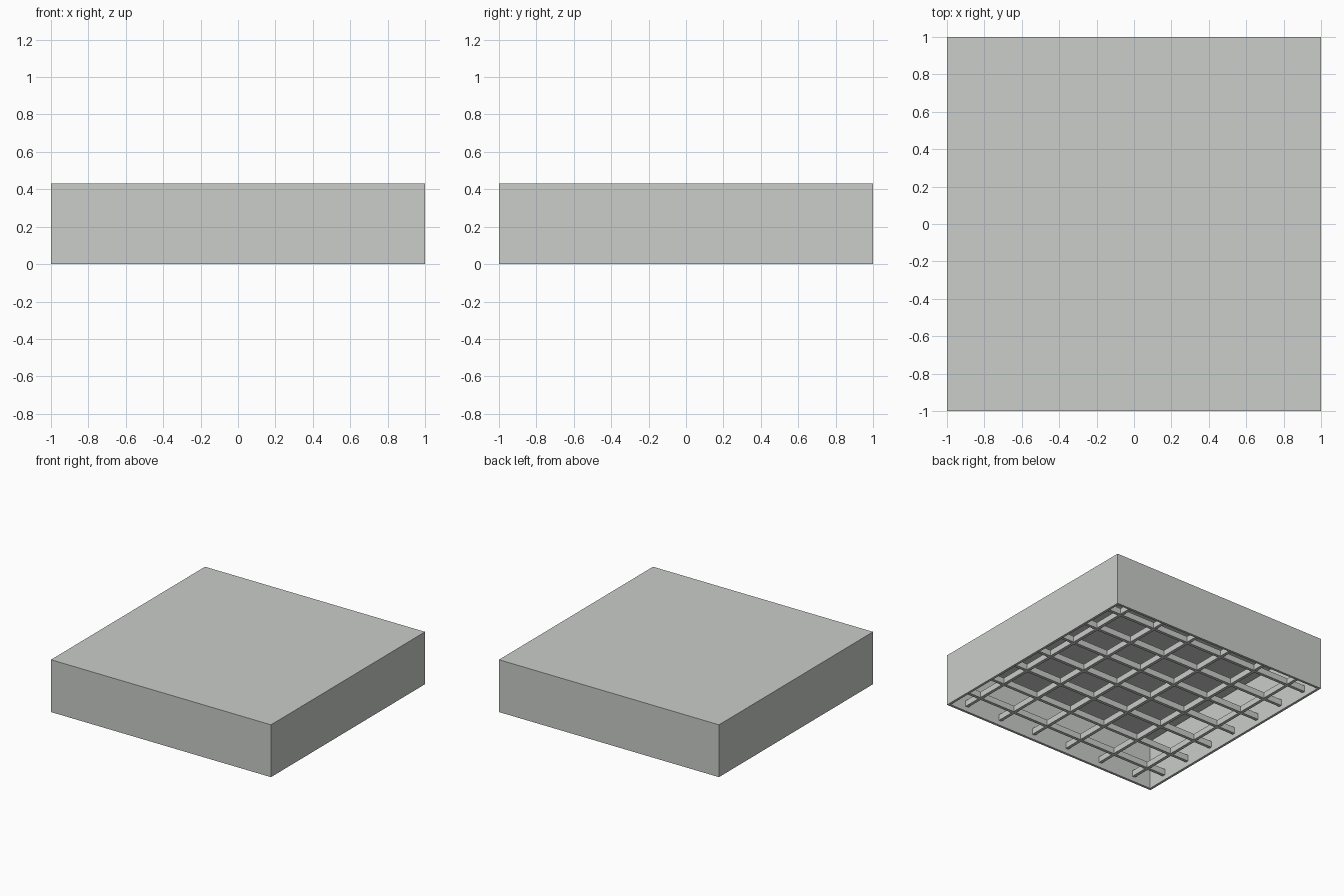
import bpy

if "Cube" in bpy.data.objects:
    bpy.data.objects.remove(bpy.data.objects["Cube"])

H = 0.43      # overall height
T = 0.02      # shell thickness

metal = bpy.data.materials.new("light_grey")
metal.diffuse_color = (0.59, 0.61, 0.59, 1)
metal.use_nodes = True
metal.node_tree.nodes["Principled BSDF"].inputs["Base Color"].default_value = metal.diffuse_color


def box(name, x0, x1, y0, y1, z0, z1):
    bpy.ops.mesh.primitive_cube_add(
        size=1, location=((x0 + x1) / 2, (y0 + y1) / 2, (z0 + z1) / 2))
    ob = bpy.context.object
    ob.name = name
    ob.scale = (x1 - x0, y1 - y0, z1 - z0)
    bpy.ops.object.transform_apply(location=False, rotation=False, scale=True)
    ob.data.materials.append(metal)
    return ob


# Housing: a box open at the bottom, with an even wall thickness
housing = box("housing", -1, 1, -1, 1, 0, H)
bottom = [p.index for p in housing.data.polygons if p.normal.z < -0.5]
import bmesh
bm = bmesh.new()
bm.from_mesh(housing.data)
bm.faces.ensure_lookup_table()
bmesh.ops.delete(bm, geom=[bm.faces[i] for i in bottom], context='FACES')
bm.to_mesh(housing.data)
bm.free()
shell = housing.modifiers.new("shell", 'SOLIDIFY')
shell.thickness = T
shell.offset = -1
shell.use_even_offset = True

# Louvre grid across the opening, running wall to wall
E = 1 - T          # inner wall face
W = 0.0125         # half width of a bar
Z0, Z1 = 0.04, 0.09
for i in range(7):
    y = -0.82 + 1.64 * i / 6
    box("cross_bar", -E, E, y - W, y + W, Z0, Z1)
for i in range(6):
    x = -0.82 + 1.64 * i / 5
    box("long_bar", x - W, x + W, -E, E, Z0 + 0.001, Z1 - 0.001)
